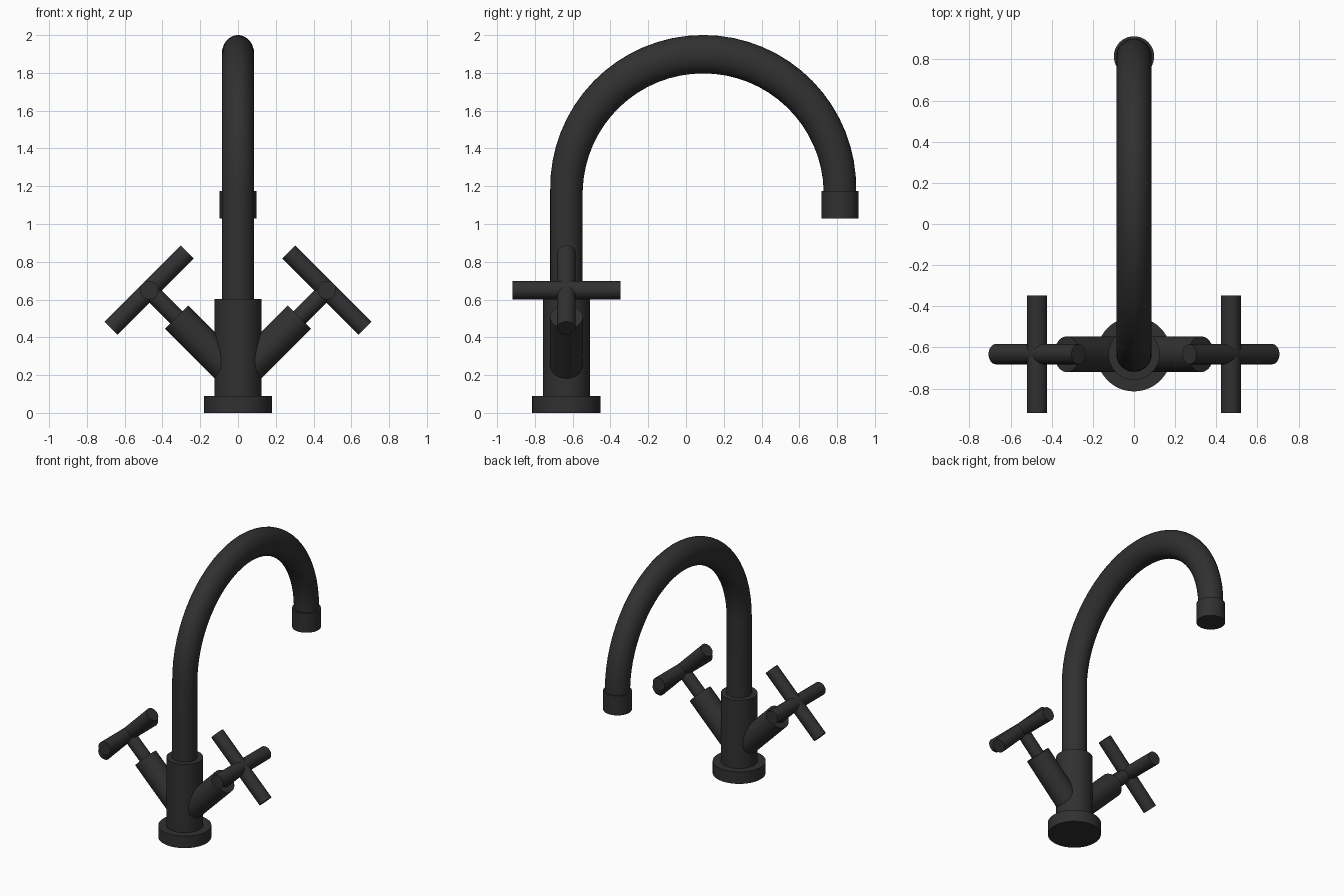
import bpy, bmesh, math
from mathutils import Vector

if "Cube" in bpy.data.objects:
    bpy.data.objects.remove(bpy.data.objects["Cube"])

CY = -0.633            # y of the body axis
NY = 0.815             # y of the nozzle axis
black = bpy.data.materials.new("matte_black")
black.diffuse_color = (0.03, 0.03, 0.03, 1)
black.use_nodes = True
black.node_tree.nodes["Principled BSDF"].inputs["Base Color"].default_value = black.diffuse_color


def finish(ob, angle=40):
    ob.data.materials.append(black)
    bpy.ops.object.select_all(action='DESELECT')
    ob.select_set(True)
    bpy.context.view_layer.objects.active = ob
    bpy.ops.object.shade_smooth_by_angle(angle=math.radians(angle))


def rod(name, a, b, r, sides=40):
    a, b = Vector(a), Vector(b)
    d = b - a
    bpy.ops.mesh.primitive_cylinder_add(
        vertices=sides, radius=r, depth=d.length, location=(a + b) / 2,
        rotation=d.to_track_quat('Z', 'Y').to_euler())
    ob = bpy.context.object
    ob.name = name
    finish(ob)


# Base flange, body and nozzle
rod("base_flange", (0, CY, 0), (0, CY, 0.09), 0.181, 48)
rod("body", (0, CY, 0.08), (0, CY, 0.603), 0.125, 48)
rod("nozzle", (0, NY, 1.03), (0, NY, 1.175), 0.098)

# Valve arms, stems and cross handles on both sides
k = math.sqrt(0.5)
for side, s in (("left", -1), ("right", 1)):
    hx, hz, half = 0.471 * s, 0.65, 0.285
    rod(side + "_valve_arm", (0, CY, 0.181), (0.326 * s, CY, 0.507), 0.087)
    rod(side + "_stem", (0.28 * s, CY, 0.461), (hx, CY, hz), 0.046, 32)
    rod(side + "_handle_bar_across", (hx, CY - half, hz), (hx, CY + half, hz), 0.049, 32)
    rod(side + "_handle_bar_tilted", (hx - half * k * s, CY, hz + half * k),
        (hx + half * k * s, CY, hz - half * k), 0.049, 32)

# Gooseneck spout: straight riser, half-circle arch, slightly deeper at the crown
R, MID, Z0, TUBE, N, SEG = (NY - CY) / 2, (NY + CY) / 2, 1.175, 0.086, 32, 32
stations = [(CY, 0.55, 0.0)]
for i in range(SEG + 1):
    t = math.pi * i / SEG
    stations.append((MID - R * math.cos(t), Z0 + R * math.sin(t), t))
stations.append((NY, 1.1, math.pi))

bm = bmesh.new()
rings = []
for y, z, t in stations:
    deep = TUBE + 0.0155 * math.sin(t)
    ring = []
    for j in range(N):
        a = 2 * math.pi * j / N
        u = deep * math.cos(a)
        ring.append(bm.verts.new((TUBE * math.sin(a), y - u * math.cos(t), z + u * math.sin(t))))
    rings.append(ring)
for p, q in zip(rings, rings[1:]):
    for j in range(N):
        bm.faces.new((p[j], p[(j + 1) % N], q[(j + 1) % N], q[j]))
bm.faces.new(rings[0])
bm.faces.new(rings[-1])
bmesh.ops.recalc_face_normals(bm, faces=bm.faces)
mesh = bpy.data.meshes.new("spout")
bm.to_mesh(mesh)
bm.free()
spout = bpy.data.objects.new("spout", mesh)
bpy.context.collection.objects.link(spout)
finish(spout)
